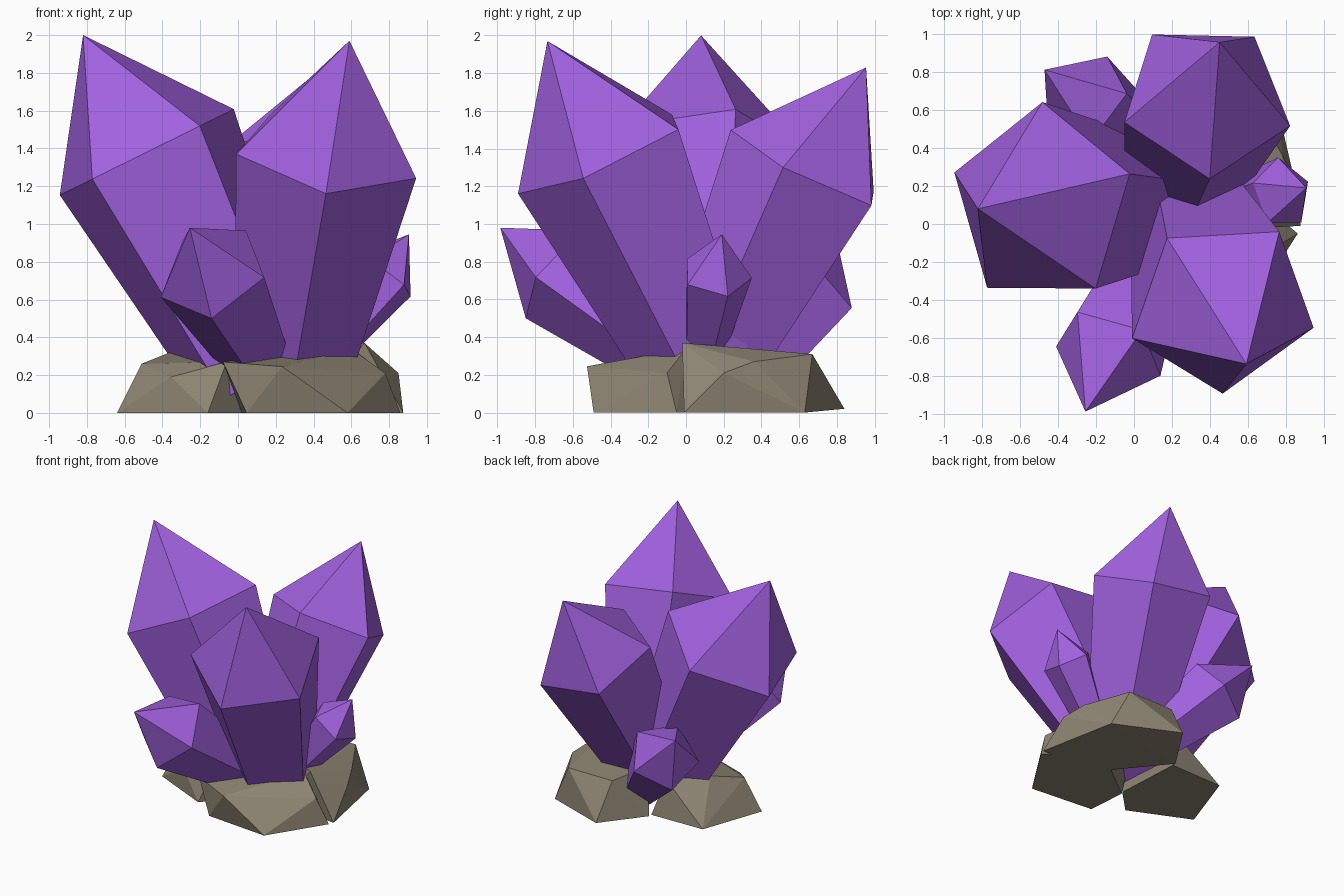
import bpy, bmesh, math
from mathutils import Vector, Matrix

if "Cube" in bpy.data.objects:
    bpy.data.objects.remove(bpy.data.objects["Cube"])


def material(name, rgb):
    m = bpy.data.materials.new(name)
    m.diffuse_color = (*rgb, 1)
    m.use_nodes = True
    m.node_tree.nodes["Principled BSDF"].inputs["Base Color"].default_value = m.diffuse_color
    return m


PURPLE = material("purple_crystal", (0.36, 0.12, 0.74))
STONE = material("brown_stone", (0.27, 0.235, 0.17))


def finish(bm, name, mat):
    bmesh.ops.recalc_face_normals(bm, faces=bm.faces[:])
    me = bpy.data.meshes.new(name)
    bm.to_mesh(me)
    bm.free()
    me.materials.append(mat)
    ob = bpy.data.objects.new(name, me)
    bpy.context.collection.objects.link(ob)


def crystal(name, centre, axis, corner, apex, depth=2.5):
    """Five-sided tapering shaft with a pointed tip; corner is one vertex of the widest ring."""
    c, n = Vector(centre), Vector(axis).normalized()
    arm = Vector(corner) - c
    arm -= n * arm.dot(n)
    foot = c - n * arm.length * depth
    taper = 1 - 0.147 * depth
    bm = bmesh.new()
    arms = [Matrix.Rotation(math.tau * i / 5, 3, n) @ arm for i in range(5)]
    top = [bm.verts.new(c + a) for a in arms]
    low = [bm.verts.new(foot + a * taper) for a in arms]
    tip = bm.verts.new(apex)
    bm.faces.new(low)
    for i in range(5):
        j = (i + 1) % 5
        bm.faces.new((low[i], low[j], top[j], top[i]))
        bm.faces.new((top[i], top[j], tip))
    finish(bm, name, PURPLE)


def rock(name, points):
    """Faceted stone wrapped around a few corner points."""
    bm = bmesh.new()
    for p in points:
        bm.verts.new(p)
    bmesh.ops.convex_hull(bm, input=bm.verts[:])
    bmesh.ops.delete(bm, geom=[v for v in bm.verts if not v.link_faces], context='VERTS')
    finish(bm, name, STONE)


# large crystals
crystal("left_crystal", (-.484, .10, 1.38), (-.445, 0, .9), (-.48, .64, 1.38), (-.82, .08, 2.0))
crystal("front_crystal", (.467, -.43, 1.371), (.145, -.411, .9), (-.01, -.60, 1.37), (.59, -.735, 1.97))
crystal("back_crystal", (.379, .653, 1.298), (.133, .436, .89), (.82, .515, 1.30), (.45, .955, 1.83))

# small crystals
crystal("small_front_crystal", (-.133, -.662, .739), (-.32, -.74, .59), (-.14, -.85, .50), (-.255, -.985, .98))
crystal("small_back_crystal", (-.25, .642, .622), (-.59, .46, .66), (-.45, .47, .566), (-.47, .81, .87))
crystal("small_right_crystal", (.775, .16, .732), (.6, .13, .79), (.905, .22, .605), (.905, .19, .945), 2.9)

# stones at the base
rock("front_rock", [
    (.045, -.44, 0), (.58, -.49, 0), (.86, -.05, 0), (.5, .25, 0), (.02, -.12, 0),
    (.235, -.525, .245), (.78, -.1, .21), (-.08, -.39, .27), (.6, 0, .34), (.0, -.05, .28)])
rock("back_rock", [
    (.875, -.01, 0), (.75, .63, 0), (.23, .84, .02), (0, .48, 0), (.35, .05, 0),
    (.85, .2, .21), (.6, .67, .31), (.2, .67, .31), (.67, -.02, .37), (.1, .35, .33), (.78, .36, .27)])
rock("left_rock", [
    (-.46, .44, 0), (-.64, -.07, 0), (-.16, -.29, 0), (.03, -.1, 0), (0, .45, 0),
    (-.51, -.03, .26), (-.36, .2, .32), (-.355, -.2, .19), (-.06, -.2, .27), (-.1, .4, .3)])
